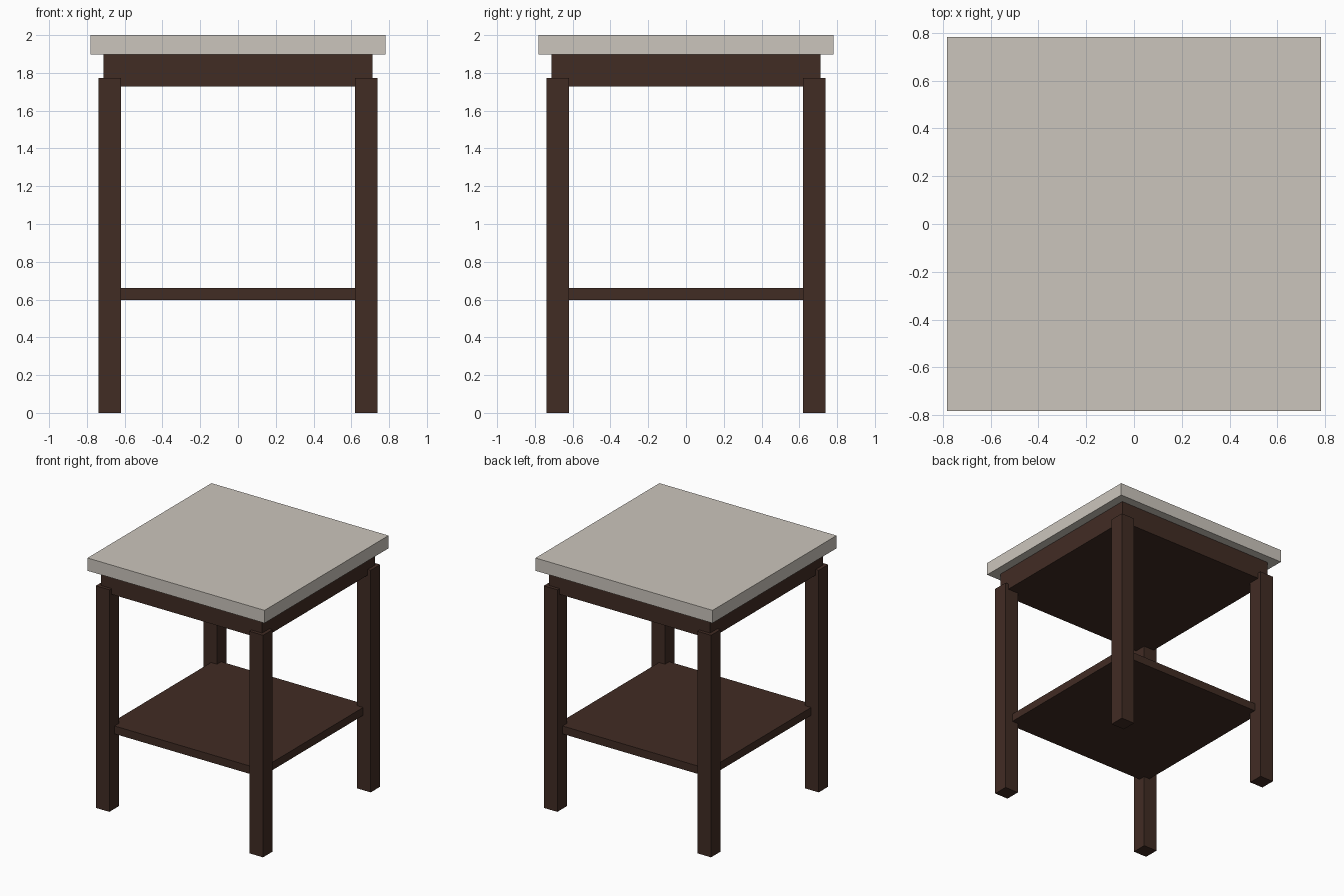
import bpy

if "Cube" in bpy.data.objects:
    bpy.data.objects.remove(bpy.data.objects["Cube"])


def material(name, rgb):
    m = bpy.data.materials.new(name)
    m.diffuse_color = (*rgb, 1.0)
    m.use_nodes = True
    m.node_tree.nodes["Principled BSDF"].inputs["Base Color"].default_value = m.diffuse_color
    return m


stone = material("pale stone", (0.60, 0.56, 0.505))
wood = material("dark brown wood", (0.053, 0.025, 0.0175))


def box(name, x, y, half, z0, z1, mat):
    """Square box centred on (x, y), spanning z0 to z1."""
    bpy.ops.mesh.primitive_cube_add(size=1, location=(x, y, (z0 + z1) / 2))
    ob = bpy.context.object
    ob.name = name
    ob.scale = (2 * half, 2 * half, z1 - z0)
    bpy.ops.object.transform_apply(location=False, rotation=False, scale=True)
    ob.data.materials.append(mat)
    return ob


# Table top, solid apron block and lower shelf
box("table_top", 0, 0, 0.782, 1.898, 2.0, stone)
box("apron", 0, 0, 0.712, 1.727, 1.898, wood)
box("lower_shelf", 0, 0, 0.672, 0.597, 0.66, wood)

# Four square legs, standing slightly proud of the apron corners
for y_name, sy in (("front", -1), ("back", 1)):
    for x_name, sx in (("left", -1), ("right", 1)):
        box(f"{y_name}_{x_name}_leg", sx * 0.679, sy * 0.679, 0.06, 0.0, 1.773, wood)
